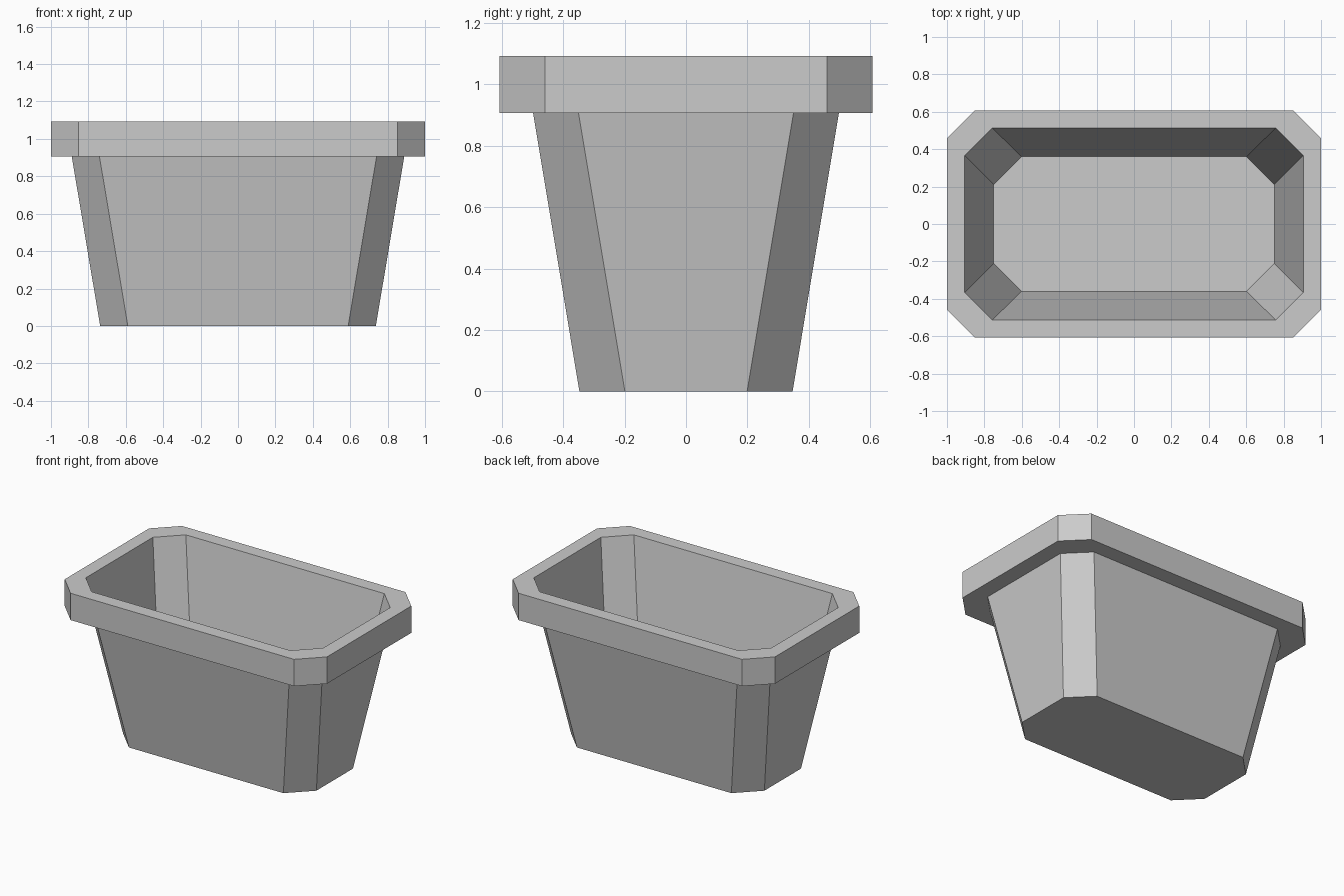
import bpy
import bmesh

cube = bpy.data.objects.get("Cube")
if cube:
    bpy.data.objects.remove(cube, do_unlink=True)

# Plain grey finish
grey = bpy.data.materials.new("plain grey")
grey.use_nodes = True
colour = (0.6, 0.6, 0.6, 1)
grey.diffuse_color = colour
grey.node_tree.nodes["Principled BSDF"].inputs["Base Color"].default_value = colour


def octagon(bm, hx, hy, z, cut=0.148):
    """Ring of eight vertices: a rectangle with its corners cut off."""
    quarter = [(hx, hy - cut), (hx - cut, hy)]
    right = quarter + [(-x, y) for x, y in reversed(quarter)]
    points = right + [(-x, -y) for x, y in right]
    return [bm.verts.new((x, y, z)) for x, y in points]


# Sections from the underside, out around the rim and down to the inner floor
sections = [
    (0.737, 0.347, 0.0),     # base
    (0.889, 0.498, 0.907),   # top of the outer wall
    (1.0, 0.607, 0.907),     # underside of the rim
    (1.0, 0.607, 1.092),     # top of the rim
    (0.905, 0.513, 1.092),   # inner lip
    (0.75, 0.36, 0.16),      # inner floor
]

bm = bmesh.new()
rings = [octagon(bm, *section) for section in sections]
for low, high in zip(rings, rings[1:]):
    for i in range(8):
        j = (i + 1) % 8
        bm.faces.new((low[i], low[j], high[j], high[i]))
bm.faces.new(rings[0][::-1])
bm.faces.new(rings[-1])
bmesh.ops.recalc_face_normals(bm, faces=bm.faces)

mesh = bpy.data.meshes.new("planter_tub")
bm.to_mesh(mesh)
bm.free()
mesh.materials.append(grey)
tub = bpy.data.objects.new("planter_tub", mesh)
bpy.context.collection.objects.link(tub)
